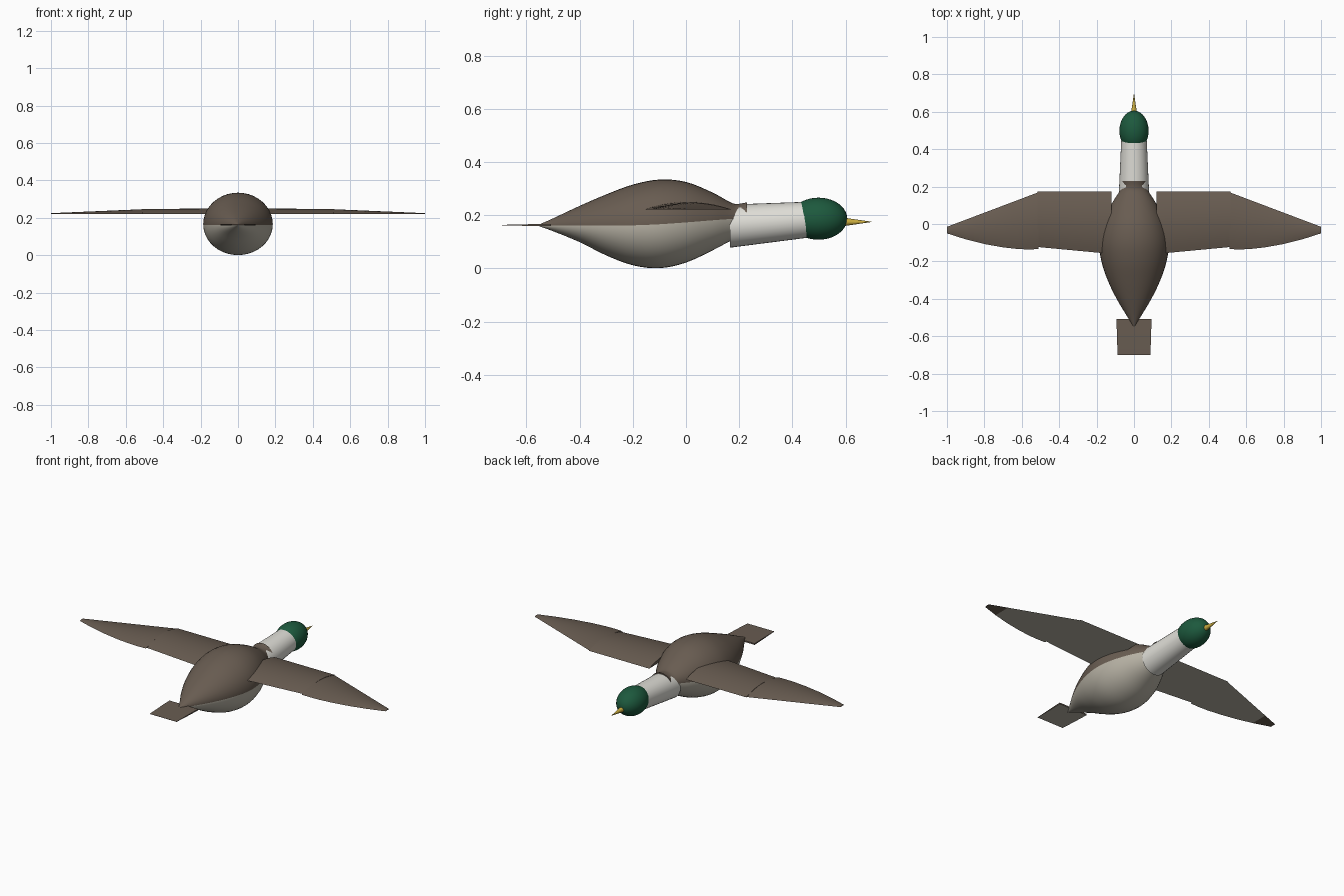
import bpy
import bmesh
import math
from mathutils import Matrix, Vector

cube = bpy.data.objects.get("Cube")
if cube:
    bpy.data.objects.remove(cube, do_unlink=True)


def material(name, rgb):
    m = bpy.data.materials.new(name)
    m.use_nodes = True
    m.diffuse_color = (*rgb, 1)
    m.node_tree.nodes["Principled BSDF"].inputs["Base Color"].default_value = (*rgb, 1)
    return m


brown = material("feather brown", (0.14, 0.108, 0.083))
pale = material("belly beige", (0.47, 0.44, 0.37))
white = material("neck white", (0.74, 0.73, 0.68))
green = material("head green", (0.012, 0.10, 0.047))
yellow = material("beak yellow", (0.6, 0.42, 0.05))


def finish(name, bm, mats, angle=40):
    bmesh.ops.recalc_face_normals(bm, faces=bm.faces[:])
    mesh = bpy.data.meshes.new(name)
    bm.to_mesh(mesh)
    bm.free()
    obj = bpy.data.objects.new(name, mesh)
    bpy.context.collection.objects.link(obj)
    for m in mats:
        mesh.materials.append(m)
    bpy.ops.object.select_all(action="DESELECT")
    obj.select_set(True)
    bpy.context.view_layer.objects.active = obj
    bpy.ops.object.shade_smooth_by_angle(angle=math.radians(angle))
    return obj


def loft(rings, under_from=1000):
    """Skin closed rings; sides numbered under_from and up get the second colour."""
    bm = bmesh.new()
    rows = [[bm.verts.new(p) for p in ring] for ring in rings]
    n = len(rows[0])
    for a, b in zip(rows, rows[1:]):
        for i in range(n):
            j = (i + 1) % n
            f = bm.faces.new((a[i], a[j], b[j], b[i]))
            f.material_index = int(i >= under_from)
    bm.faces.new(rows[0])
    bm.faces.new(rows[-1])
    return bm


def smooth_stations(keys, steps):
    """Catmull-Rom interpolation between key stations."""
    pts = [Vector(k) for k in keys]
    pts = [pts[0]] + pts + [pts[-1]]
    out = []
    for p, a, b, q in zip(pts, pts[1:], pts[2:], pts[3:]):
        for s in range(steps):
            t = s / steps
            out.append(0.5 * (2 * a + (b - p) * t + (2 * p - 5 * a + 4 * b - q) * t ** 2
                              + (3 * a - p - 3 * b + q) * t ** 3))
    return out + [pts[-1]]


# Body: (y, colour split z, top z, bottom z), half width
outline = [
    ((-0.55, 0.162, 0.166, 0.158), 0.004),
    ((-0.50, 0.162, 0.188, 0.140), 0.033),
    ((-0.40, 0.162, 0.235, 0.099), 0.093),
    ((-0.30, 0.162, 0.278, 0.049), 0.141),
    ((-0.20, 0.162, 0.315, 0.012), 0.174),
    ((-0.10, 0.166, 0.334, 0.001), 0.186),
    ((0.00, 0.173, 0.325, 0.022), 0.168),
    ((0.10, 0.181, 0.285, 0.068), 0.124),
    ((0.17, 0.186, 0.247, 0.105), 0.080),
    ((0.20, 0.187, 0.243, 0.115), 0.064),
    ((0.23, 0.188, 0.249, 0.115), 0.068),
]
heights = smooth_stations([k for k, w in outline], 4)
widths = smooth_stations([(w, 0) for k, w in outline], 4)
rings = []
for (y, split, top, bottom), (w, _) in zip(heights, widths):
    ring = []
    for i in range(40):
        a = math.tau * i / 40
        reach = top - split if i < 20 else split - bottom
        ring.append((w * math.cos(a), y, split + reach * math.sin(a)))
    rings.append(ring)
finish("body", loft(rings, under_from=20), [brown, pale])

# Neck: slightly tapered, rising tube
rings = []
for y, z, r in ((0.165, 0.159, 0.081), (0.47, 0.184, 0.067)):
    rings.append([(r * math.cos(math.tau * i / 32), y, z + r * math.sin(math.tau * i / 32))
                  for i in range(32)])
finish("neck", loft(rings), [white])

# Head: egg-shaped ball
bm = bmesh.new()
bmesh.ops.create_uvsphere(
    bm, u_segments=32, v_segments=20, radius=1,
    matrix=Matrix.Translation((0, 0.498, 0.187)) @ Matrix.Diagonal((0.078, 0.108, 0.079, 1)))
finish("head", bm, [green])

# Beak: thin cone along +y
bm = bmesh.new()
bmesh.ops.create_cone(
    bm, cap_ends=True, segments=16, radius1=0.018, radius2=0.0005, depth=0.12,
    matrix=Matrix.Translation((0, 0.638, 0.175)) @ Matrix.Rotation(-math.pi / 2, 4, "X"))
finish("beak", bm, [yellow])


# Wings: arched brown top, flat pale underside with a brown tip, mirrored
def wing(name, stations):
    rings = []
    for x, lead, trail, h in stations:
        rings.append([(x, lead + (trail - lead) * t, 0.221 + h * 4 * t * (1 - t))
                      for t in (i / 14 for i in range(15))])
    bm = loft(rings, under_from=14)
    for f in bm.faces:
        if f.calc_center_median().x > 0.9:
            f.material_index = 0
    obj = finish(name, bm, [brown, pale], 30)
    obj.modifiers.new("mirror", "MIRROR").use_axis = (True, False, False)


wing("inner_wings", [(0.12, 0.173, -0.160, 0.029), (0.515, 0.173, -0.123, 0.026)])
outer = []
for x, trail in ((0.51, -0.134), (0.56, -0.136), (0.62, -0.134), (0.7, -0.125),
                 (0.8, -0.107), (0.9, -0.082), (1.0, -0.05)):
    t = (x - 0.51) / 0.49
    outer.append((x, 0.17 - 0.185 * t, trail, 0.025 - 0.021 * t))
wing("outer_wings", outer)

# Tail: thin plate, pale below, that gets thinner and narrower to the rear
rings = []
for y, w, h in ((-0.507, 0.094, 0.004), (-0.60, 0.091, 0.003), (-0.70, 0.088, 0.0005)):
    rings.append([(sx * w, y, 0.163 + sz * h) for sx, sz in ((1, -1), (1, 1), (-1, 1), (-1, -1))])
finish("tail", loft(rings, under_from=3), [brown, pale])
